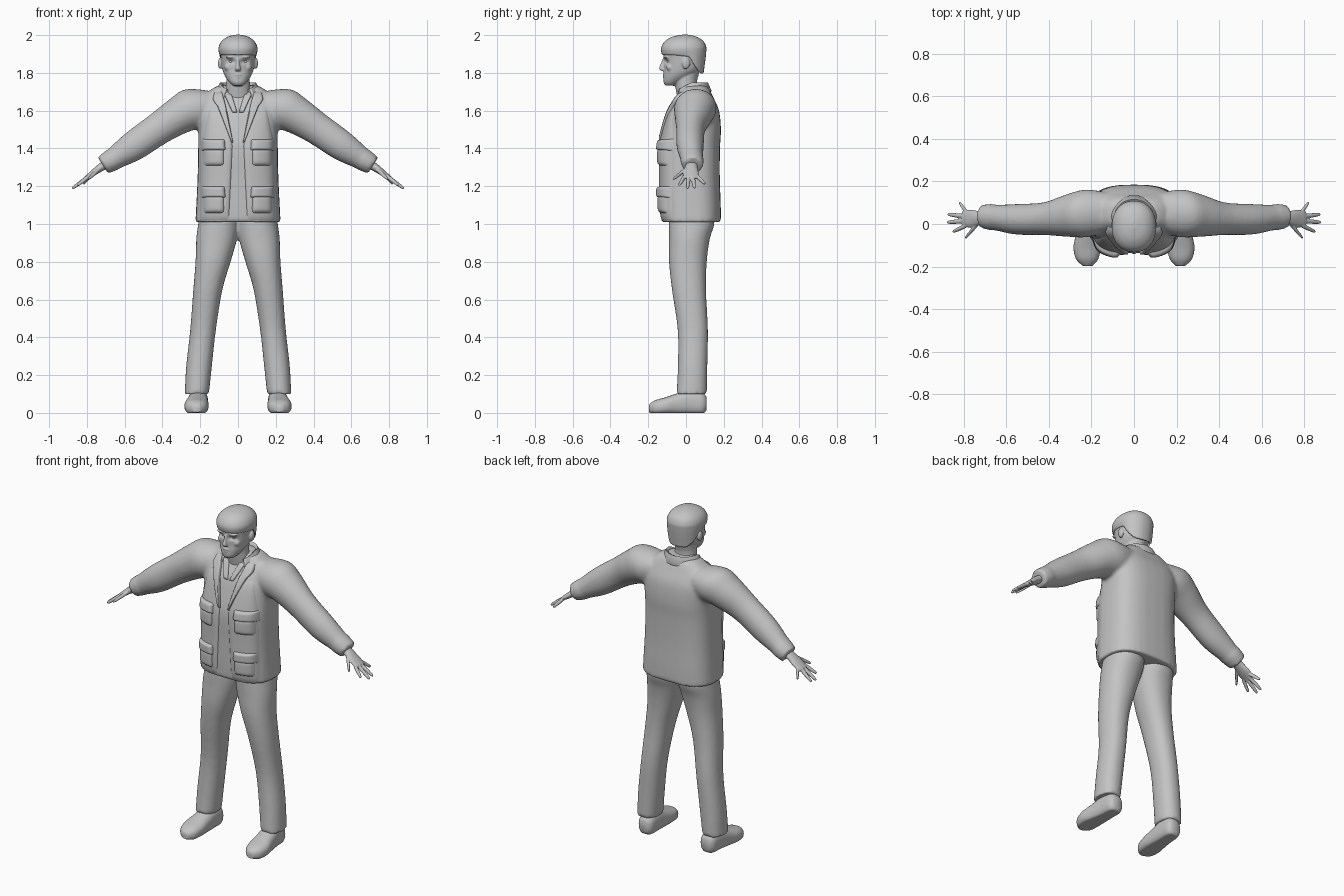
import bpy, bmesh, math
from mathutils import Vector, Matrix
from mathutils.bvhtree import BVHTree

if "Cube" in bpy.data.objects:
    bpy.data.objects.remove(bpy.data.objects["Cube"])

grey = bpy.data.materials.new("plain grey")
grey.use_nodes = True
colour = (0.55, 0.55, 0.55, 1)
grey.diffuse_color = colour
grey.node_tree.nodes["Principled BSDF"].inputs["Base Color"].default_value = colour

X, Y, Z = Vector((1, 0, 0)), Vector((0, 1, 0)), Vector((0, 0, 1))
ARM_UP = Vector((0.53, 0, 0.85))


def spline(rows, steps=4):
    """Smooth the list of sections with a Catmull-Rom curve."""
    out = []
    for i in range(len(rows) - 1):
        p = [rows[max(0, min(len(rows) - 1, i + k))] for k in (-1, 0, 1, 2)]
        for s in range(steps):
            t = s / steps
            out.append([0.5 * (2 * b + (c - a) * t + (2 * a - 5 * b + 4 * c - d) * t * t
                               + (3 * b - a - 3 * c + d) * t ** 3) for a, b, c, d in zip(*p)])
    return out + [list(rows[-1])]


def loft(bm, sections, u=X, v=Y, power=2.0, side=1, sides=32):
    """Closed tube through sections (x, y, z, half width, half depth)."""
    rings = []
    for x, y, z, a, b in spline(sections):
        ring = []
        for k in range(sides):
            c, s = math.cos(math.tau * k / sides), math.sin(math.tau * k / sides)
            p = Vector((x, y, z)) + u * a * math.copysign(abs(c) ** (2 / power), c) \
                + v * b * math.copysign(abs(s) ** (2 / power), s)
            ring.append(bm.verts.new((p.x * side, p.y, max(p.z, 0))))
        rings.append(ring)
    for r, q in zip(rings, rings[1:]):
        for k in range(sides):
            n = (k + 1) % sides
            bm.faces.new((r[k], r[n], q[n], q[k]))
    bm.faces.new(rings[0])
    bm.faces.new(rings[-1])


def ball(bm, centre, size):
    bmesh.ops.create_uvsphere(bm, u_segments=20, v_segments=12, radius=1,
                              matrix=Matrix.Translation(centre) @ Matrix.Diagonal((*size, 1)))


def finish(name, bm, sharp=180):
    bmesh.ops.recalc_face_normals(bm, faces=bm.faces)
    mesh = bpy.data.meshes.new(name)
    bm.to_mesh(mesh)
    bm.free()
    mesh.materials.append(grey)
    mesh.shade_smooth()
    if sharp < 180:
        mesh.set_sharp_from_angle(angle=math.radians(sharp))
    ob = bpy.data.objects.new(name, mesh)
    bpy.context.collection.objects.link(ob)
    return ob


def fuse(name, bm, voxel, smooth):
    """Blend overlapping volumes into one skin."""
    ob = finish(name, bm)
    rm = ob.modifiers.new("Fuse", "REMESH")
    rm.mode, rm.voxel_size, rm.use_smooth_shade = "VOXEL", voxel, True
    sm = ob.modifiers.new("Soften", "SMOOTH")
    sm.factor, sm.iterations = 0.5, smooth
    dg = bpy.context.evaluated_depsgraph_get()
    mesh = bpy.data.meshes.new_from_object(ob.evaluated_get(dg))
    ob.modifiers.clear()
    ob.data = mesh
    mesh.materials.clear()
    mesh.materials.append(grey)
    mesh.shade_smooth()
    return ob


# Jacket body and sleeves
bm = bmesh.new()
loft(bm, [(0, .027, 1.01, .226, .158), (0, .025, 1.1, .221, .159), (0, .022, 1.25, .214, .157),
          (0, .022, 1.4, .211, .158), (0, .035, 1.5, .21, .15), (0, .045, 1.6, .215, .13),
          (0, .05, 1.67, .19, .095), (0, .05, 1.72, .13, .07), (0, .05, 1.735, .09, .05)], power=2.8)
for side in (1, -1):
    loft(bm, [(.12, .055, 1.64, .09, .08), (.22, .05, 1.615, .112, .115), (.31, .04, 1.575, .1, .1),
              (.42, .025, 1.505, .077, .086), (.55, .022, 1.415, .072, .08), (.65, .03, 1.35, .06, .061),
              (.665, .032, 1.34, .063, .06), (.715, .035, 1.31, .055, .052)], Y, ARM_UP, 2, side)
jacket = fuse("jacket", bm, 0.011, 5)
tree = BVHTree.FromPolygons([v.co for v in jacket.data.vertices],
                            [p.vertices for p in jacket.data.polygons])


def patch(name, rows, height, edge=8, side=1, cols=16, lines=20):
    """Raised cloth piece on the jacket front; rows are (z, inner x, outer x)."""
    bm = bmesh.new()
    grid = []
    for j in range(lines + 1):
        w = (1 - math.cos(math.pi * j / lines)) / 2
        z = rows[0][0] + w * (rows[-1][0] - rows[0][0])
        for (z0, a0, b0), (z1, a1, b1) in zip(rows, rows[1:]):
            if z1 - 1e-6 <= z <= z0 + 1e-6:
                f = (z0 - z) / (z0 - z1)
                x0, x1 = a0 + f * (a1 - a0), b0 + f * (b1 - b0)
        line = []
        for i in range(cols + 1):
            t = (1 - math.cos(math.pi * i / cols)) / 2
            x = x0 + t * (x1 - x0)
            hit = tree.ray_cast(Vector((x * side, -1, z)), Y)[0]
            y = hit.y if hit else tree.find_nearest(Vector((x * side, -.05, z)))[0].y
            lift = height * (1 - abs(2 * t - 1) ** edge) * (1 - abs(2 * w - 1) ** edge)
            line.append(bm.verts.new((x * side, y - lift + .002, z)))
        grid.append(line)
    for r, q in zip(grid, grid[1:]):
        for i in range(cols):
            bm.faces.new((r[i], r[i + 1], q[i + 1], q[i]))
    finish(name, bm, 50)


# Front panels, lapels, shirt collar and pockets
for side, word in ((1, "left"), (-1, "right")):
    patch(word + "_front_panel", [(1.62, .06, .15), (1.44, .027, .19), (1.013, .048, .2)], .012, 10, side)
    patch(word + "_lapel", [(1.70, .085, .125), (1.655, .072, .135), (1.63, .066, .112),
                            (1.43, .025, .034)], .022, 14, side)
    patch(word + "_shirt_collar", [(1.69, .035, .075), (1.59, .003, .03)], .012, 10, side)
    for top, label in ((1.45, "upper"), (1.20, "lower")):
        patch(f"{word}_{label}_pocket", [(top - .04, .07, .187), (top - .145, .07, .187)], .026, 6, side)
        patch(f"{word}_{label}_pocket_flap", [(top, .068, .192), (top - .062, .062, .196)], .032, 8, side)

# Folded collar behind the neck
bm = bmesh.new()
rings = []
for i in range(33):
    a = math.radians(-50 + 280 * i / 32)
    c, s = math.cos(a), math.sin(a)
    drop = max(0, -s) * .045
    rings.append([bm.verts.new((r * c, .03 + d * s, z - drop)) for r, d, z in
                  ((.078, .07, 1.70), (.084, .076, 1.745), (.094, .086, 1.75),
                   (.122, .105, 1.705), (.118, .098, 1.69))])
for r, q in zip(rings, rings[1:]):
    for k in range(4):
        bm.faces.new((r[k], r[k + 1], q[k + 1], q[k]))
collar = finish("collar", bm, 60)
collar.modifiers.new("Thickness", "SOLIDIFY").thickness = 0.008

# Trousers
bm = bmesh.new()
for side in (1, -1):
    loft(bm, [(.1, .03, 1.07, .1, .115), (.103, .03, 1.0, .108, .12), (.113, .018, .92, .108, .108),
              (.132, .01, .8, .093, .1), (.16, .016, .65, .077, .09), (.185, .036, .44, .068, .08),
              (.206, .035, .25, .068, .078), (.218, .03, .1, .064, .08)], X, Y, 2.2, side)
fuse("trousers", bm, 0.01, 4)

for side, word in ((1, "left"), (-1, "right")):
    # Shoe
    bm = bmesh.new()
    loft(bm, [(.208, .108, .05, .03, .035), (.208, .085, .05, .047, .06), (.21, .02, .055, .052, .068),
              (.215, -.05, .045, .058, .057), (.22, -.11, .036, .064, .046), (.22, -.165, .028, .052, .038),
              (.218, -.196, .024, .022, .02)], X, Z, 2.4, side)
    finish(word + "_shoe", bm, 50)
    # Hand with four fingers and a thumb
    bm = bmesh.new()
    loft(bm, [(.69, .032, 1.322, .03, .024), (.73, .027, 1.297, .034, .021), (.77, .025, 1.268, .042, .016),
              (.805, .025, 1.243, .036, .011)], Y, ARM_UP, 2, side)
    for base, tip in (((.735, .0, 1.29), (.792, -.066, 1.238)), ((.79, -.008, 1.252), (.85, -.036, 1.205)),
                      ((.795, .014, 1.248), (.878, .008, 1.188)), ((.795, .036, 1.248), (.874, .045, 1.191)),
                      ((.785, .055, 1.255), (.82, .1, 1.212))):
        a, b = Vector(base), Vector(tip)
        loft(bm, [(*a.lerp(b, t), r, r) for t, r in ((0, .011), (.5, .0105), (.9, .008), (1, .004))],
             Y, ARM_UP, 2, side, 12)
    fuse(word + "_hand", bm, 0.0035, 2)

# Head, neck and face
bm = bmesh.new()
loft(bm, [(0, .02, 1.66, .075, .065), (0, 0, 1.74, .063, .058), (0, .005, 1.81, .063, .068)])
loft(bm, [(0, -.08, 1.732, .026, .028), (0, -.072, 1.75, .046, .047), (0, -.04, 1.785, .07, .079),
          (0, -.018, 1.82, .083, .098), (0, -.012, 1.87, .09, .106), (0, -.012, 1.92, .092, .107),
          (0, -.01, 1.97, .07, .085)], power=2.15)
loft(bm, [(0, -.112, 1.875, .009, .012), (0, -.122, 1.845, .009, .014), (0, -.126, 1.82, .015, .017),
          (0, -.116, 1.81, .012, .01)])
ball(bm, (0, -.105, 1.79), (.026, .02, .006))
ball(bm, (0, -.104, 1.777), (.023, .019, .006))
ball(bm, (0, -.098, 1.748), (.022, .018, .016))
for s in (1, -1):
    ball(bm, (s * .036, -.1, 1.885), (.03, .021, .009))
    ball(bm, (s * .05, -.082, 1.83), (.022, .023, .022))
    ball(bm, (s * .094, .0, 1.85), (.012, .021, .03))
head = fuse("head", bm, 0.0045, 3)
for v in head.data.vertices:
    if v.co.y < -.05:
        for s in (1, -1):
            d = ((v.co.x - s * .036) / .02) ** 2 + ((v.co.z - 1.86) / .011) ** 2
            v.co.y += .014 * math.exp(-d)

# Eyes
for s, word in ((1, "left"), (-1, "right")):
    bm = bmesh.new()
    ball(bm, (s * .036, -.086, 1.86), (.015, .014, .009))
    finish(word + "_eye", bm)

# Hair, short at the front and lower at the nape
bm = bmesh.new()
loft(bm, [(0, -.01, 1.895, .098, .118), (0, -.012, 1.93, .104, .121), (0, -.01, 1.966, .089, .104),
          (0, -.008, 1.991, .056, .066), (0, -.005, 2.002, .014, .018)], power=2.2)
for v in bm.verts:
    if v.co.z < 1.93:
        back = min(1, max(0, (v.co.y - .01) / .07))
        v.co.z -= back * .1 * (1.93 - v.co.z) / .035
        v.co.y -= back * .015 * (1.93 - v.co.z) / .135
fuse("hair", bm, 0.0055, 2)
